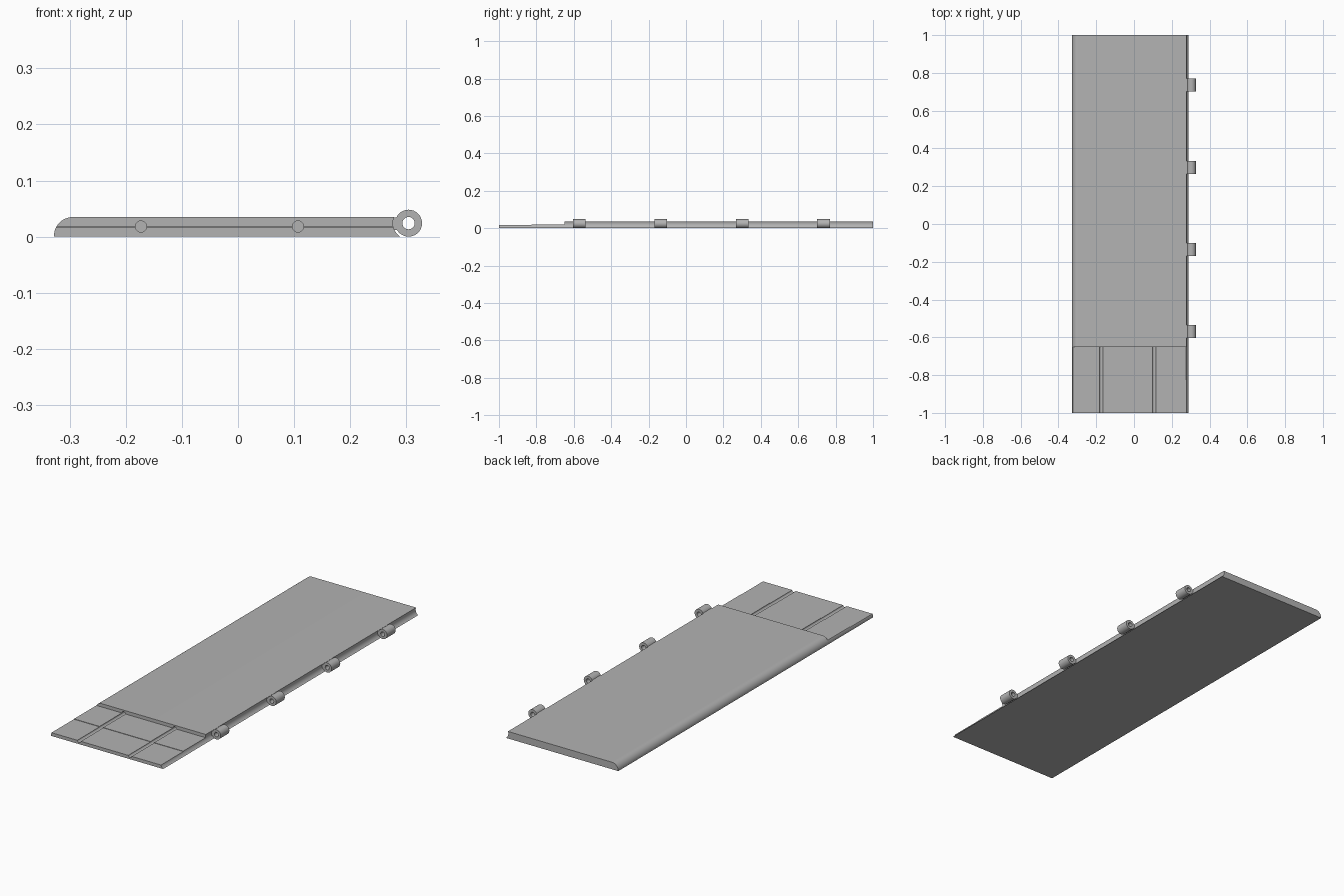
import bpy, bmesh
from math import sin, cos, pi, asin, radians
from mathutils import Matrix

cube = bpy.data.objects.get("Cube")
if cube:
    bpy.data.objects.remove(cube, do_unlink=True)

# One plain grey
grey = bpy.data.materials.new("plain_grey")
grey.use_nodes = True
colour = (0.45, 0.45, 0.45, 1)
grey.diffuse_color = colour
grey.node_tree.nodes["Principled BSDF"].inputs["Base Color"].default_value = colour


def finish(name, bm):
    bmesh.ops.recalc_face_normals(bm, faces=bm.faces)
    mesh = bpy.data.meshes.new(name)
    bm.to_mesh(mesh)
    bm.free()
    mesh.materials.append(grey)
    ob = bpy.data.objects.new(name, mesh)
    bpy.context.collection.objects.link(ob)
    return ob


def extrude_y(name, profile, y0, y1):
    """Sweep an x-z outline along y."""
    bm = bmesh.new()
    face = bm.faces.new([bm.verts.new((x, y0, z)) for x, z in profile])
    new = bmesh.ops.extrude_face_region(bm, geom=[face])["geom"]
    verts = [v for v in new if isinstance(v, bmesh.types.BMVert)]
    bmesh.ops.translate(bm, verts=verts, vec=(0, y1 - y0, 0))
    return finish(name, bm)


def arc(cx, cz, r, a0, a1, n):
    return [(cx + r * cos(a0 + (a1 - a0) * i / n),
             cz + r * sin(a0 + (a1 - a0) * i / n)) for i in range(n + 1)]


def circle(cx, cz, r, n):
    return arc(cx, cz, r, 0, 2 * pi, n)[:-1]


def box(x0, x1, z0, z1):
    return [(x0, z0), (x1, z0), (x1, z1), (x0, z1)]


def cut(target, cutters):
    for c in cutters:
        c.hide_render = True
        mod = target.modifiers.new(c.name, 'BOOLEAN')
        mod.operation = 'DIFFERENCE'
        mod.solver = 'EXACT'
        mod.object = c
    graph = bpy.context.evaluated_depsgraph_get()
    mesh = bpy.data.meshes.new_from_object(target.evaluated_get(graph))
    target.modifiers.clear()
    target.data = mesh
    for c in cutters:
        bpy.data.objects.remove(c, do_unlink=True)


def smooth(ob):
    bpy.ops.object.select_all(action='DESELECT')
    ob.select_set(True)
    bpy.context.view_layer.objects.active = ob
    bpy.ops.object.shade_smooth_by_angle(angle=radians(30))


TOP = 0.035
PIN_X, PIN_Z, KNUCKLE_R, SEAT_R = 0.304, 0.024, 0.024, 0.028

# Panel: rounded left edge, hollow hinge seat along the right edge
seat = arc(PIN_X, PIN_Z, SEAT_R, pi + asin(PIN_Z / SEAT_R),
           pi - asin((TOP - PIN_Z) / SEAT_R), 14)
nose = arc(-0.294, 0.001, 0.034, pi / 2, pi, 14)
panel = extrude_y("panel", seat + nose + [(-0.328, 0)], -1, 1)

# Lap step at the front, a shallow second step, and two dowel bores
cut(panel, [
    extrude_y("lap_cutter", box(-0.5, 0.5, 0.0185, 0.1), -1.1, -0.65),
    extrude_y("lip_cutter", box(-0.5, 0.5, 0.0165, 0.1), -1.1, -0.825),
    extrude_y("left_bore", circle(0.107, 0.018, 0.01, 24), -1.1, -0.45),
    extrude_y("right_bore", circle(-0.173, 0.018, 0.01, 24), -1.1, -0.45),
])
smooth(panel)

# Hinge knuckles, each joined to the panel by a small web
for i in range(4):
    y = -0.57 + i * 0.435
    y0, y1 = y - 0.034, y + 0.034
    knuckle = extrude_y(f"hinge_knuckle_{i + 1}",
                        circle(PIN_X, PIN_Z, KNUCKLE_R, 32), y0, y1)
    cut(knuckle, [extrude_y("pin_hole", circle(PIN_X, PIN_Z, 0.011, 24),
                            y0 - 0.1, y1 + 0.1)])
    smooth(knuckle)
    extrude_y(f"hinge_web_{i + 1}", box(0.27, 0.287, 0.012, 0.034), y0, y1)
